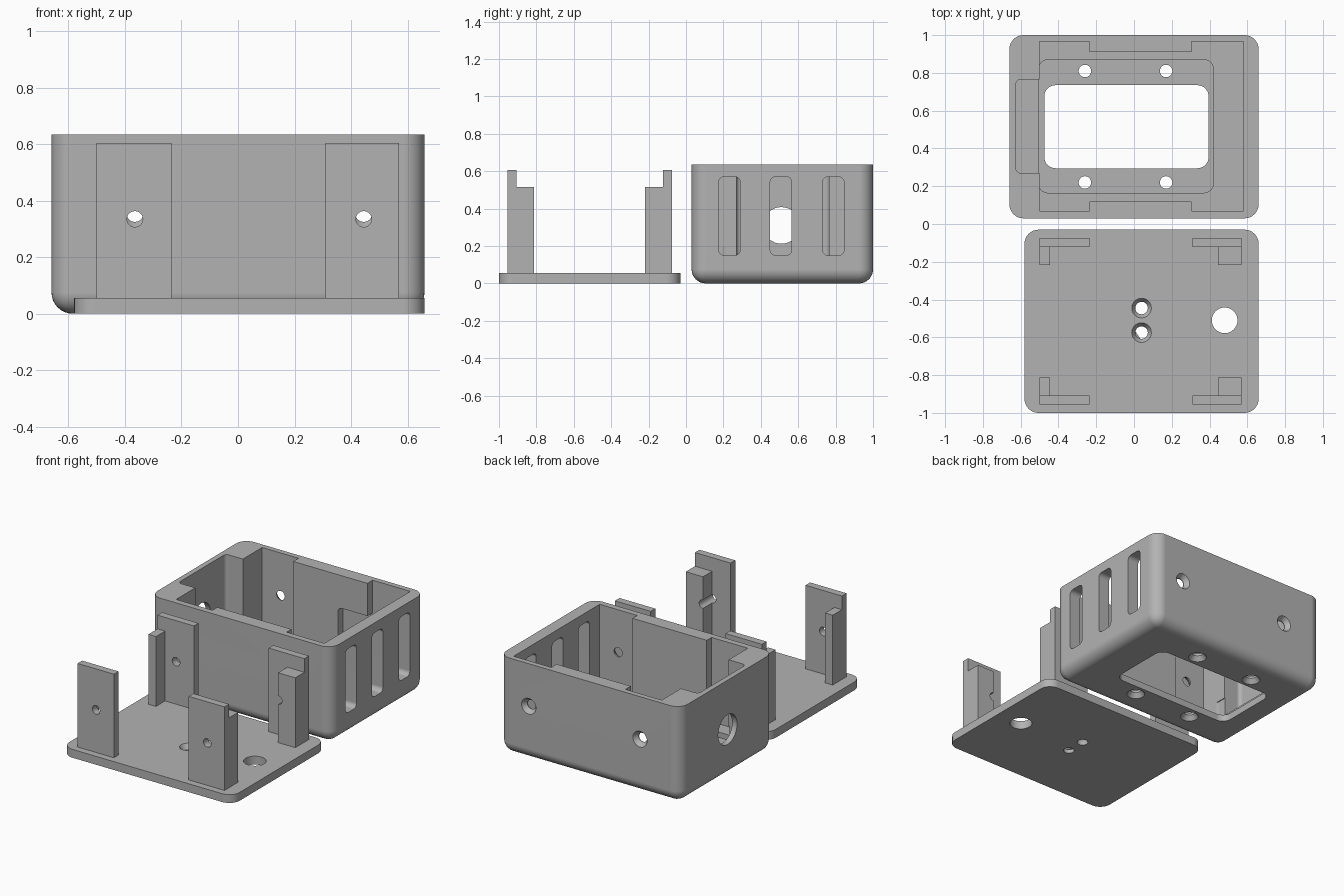
import bpy, bmesh, math
from mathutils import Matrix, Vector

cube = bpy.data.objects.get("Cube")
if cube:
    bpy.data.objects.remove(cube, do_unlink=True)

grey = bpy.data.materials.new("plain_grey")
grey.use_nodes = True
colour = (0.45, 0.45, 0.45, 1)
grey.diffuse_color = colour
grey.node_tree.nodes["Principled BSDF"].inputs["Base Color"].default_value = colour


def make_object(name, bm):
    bmesh.ops.recalc_face_normals(bm, faces=bm.faces[:])
    mesh = bpy.data.meshes.new(name)
    bm.to_mesh(mesh)
    bm.free()
    mesh.materials.append(grey)
    obj = bpy.data.objects.new(name, mesh)
    bpy.context.collection.objects.link(obj)
    return obj


def block(name, x, y, z, radius=0, axis=2, round_base=False):
    """Box from ranges; edges along the axis are rounded, and the base if asked."""
    bm = bmesh.new()
    bmesh.ops.create_cube(bm, size=1)
    for v in bm.verts:
        v.co = Vector([(r[0] + r[1]) / 2 + c * (r[1] - r[0])
                       for c, r in zip(v.co, (x, y, z))])
    if radius:
        edges = []
        for e in bm.edges:
            a, b = e.verts
            along = abs((a.co - b.co)[axis]) > 1e-5
            base = round_base and max(a.co.z, b.co.z) < z[0] + 1e-5
            if along or base:
                edges.append(e)
        bmesh.ops.bevel(bm, geom=edges, offset=radius, segments=8,
                        profile=0.5, affect='EDGES', clamp_overlap=True)
    return make_object(name, bm)


def rod(start, end, r1, r2=None):
    """Round cutter or cone between two points."""
    start, end = Vector(start), Vector(end)
    d = end - start
    bm = bmesh.new()
    turn = d.to_track_quat('Z', 'Y').to_matrix().to_4x4()
    bmesh.ops.create_cone(bm, cap_ends=True, segments=32, radius1=r1,
                          radius2=r1 if r2 is None else r2, depth=d.length,
                          matrix=Matrix.Translation((start + end) / 2) @ turn)
    return make_object("cutter", bm)


def combine(obj, other, operation='DIFFERENCE'):
    other.hide_render = True
    mod = obj.modifiers.new("combine", 'BOOLEAN')
    mod.operation = operation
    mod.solver = 'EXACT'
    mod.object = other
    bpy.context.view_layer.objects.active = obj
    bpy.ops.object.modifier_apply(modifier=mod.name)
    bpy.data.objects.remove(other, do_unlink=True)


def screw_hole(obj, surface, inward, depth, r=0.03, sink=0.052):
    """Through hole with a conical countersink at the surface."""
    s, n = Vector(surface), Vector(inward)
    combine(obj, rod(s - n * 0.02, s + n * depth, r))
    slope = sink - r
    combine(obj, rod(s - n * 0.01, s + n * 0.03, sink + slope / 3, r))


def finish(obj):
    bpy.ops.object.select_all(action='DESELECT')
    obj.select_set(True)
    bpy.context.view_layer.objects.active = obj
    bpy.ops.object.shade_smooth_by_angle(angle=math.radians(30))
    mod = obj.modifiers.new("clean_shading", 'WEIGHTED_NORMAL')
    mod.keep_sharp = True


# Open case with rounded walls and base
TOP, FLOOR = 0.635, 0.08
case = block("case", (-0.66, 0.66), (0.03, 1.0), (0, TOP), 0.075, round_base=True)

# Main cavity with corner recesses for the lid posts
outline = [(-0.5, 0.07), (-0.235, 0.07), (-0.235, 0.12), (0.305, 0.12),
           (0.305, 0.07), (0.58, 0.07), (0.58, 0.965), (0.305, 0.965),
           (0.305, 0.91), (-0.235, 0.91), (-0.235, 0.965), (-0.5, 0.965)]
bm = bmesh.new()
face = bm.faces.new([bm.verts.new((x, y, FLOOR)) for x, y in outline])
grown = bmesh.ops.extrude_face_region(bm, geom=[face])
top_verts = [g for g in grown["geom"] if isinstance(g, bmesh.types.BMVert)]
bmesh.ops.translate(bm, verts=top_verts, vec=(0, 0, 0.7))
combine(case, make_object("cutter", bm))

# Side pocket, floor recess, display window and notch in the back wall
combine(case, block("cutter", (-0.625, -0.45), (0.27, 0.765), (FLOOR, 0.8), 0.025))
combine(case, block("cutter", (-0.505, 0.42), (0.165, 0.87), (0.045, 0.2), 0.05))
combine(case, block("cutter", (-0.475, 0.395), (0.295, 0.735), (-0.1, 0.2), 0.06))
combine(case, block("cutter", (0.09, 0.4), (0.8, 0.965), (FLOOR, 0.42), 0.03, axis=1))

# Vent slots on one end, round port on the other
for y in (0.2325, 0.5075, 0.7875):
    combine(case, block("cutter", (0.5, 0.75), (y - 0.0575, y + 0.0575),
                        (0.15, 0.57), 0.03, axis=0))
combine(case, rod((-0.75, 0.51, 0.31), (-0.55, 0.51, 0.31), 0.098))

# Screw holes through the base and long walls
for x in (-0.26, 0.17):
    for y in (0.22, 0.81):
        screw_hole(case, (x, y, 0), (0, 0, 1), 0.2, 0.033, 0.055)
for x in (-0.365, 0.445):
    screw_hole(case, (x, 0.03, 0.355), (0, 1, 0), 0.2)
    screw_hole(case, (x, 1.0, 0.355), (0, -1, 0), 0.2)
finish(case)

# Lid plate with cable hole and two countersunk holes
PLATE = 0.055
lid = block("lid_plate", (-0.58, 0.66), (-1.0, -0.03), (0, PLATE), 0.075)
combine(lid, rod((0.48, -0.51, -0.1), (0.48, -0.51, 0.2), 0.068))
for y in (-0.445, -0.575):
    screw_hole(lid, (0.04, y, PLATE), (0, 0, -1), 0.2, 0.033)
finish(lid)

# Four L-shaped corner posts, each with a screw hole
MID = -0.515
for side, tab, leg, hole_x in (("right", (-0.5, -0.235), (-0.5, -0.445), -0.365),
                               ("left", (0.31, 0.57), (0.445, 0.57), 0.445)):
    for end, s in (("front", -1), ("back", 1)):
        outer, inner, deep = (MID + s * d for d in (0.44, 0.392, 0.297))
        post = block(f"{end}_{side}_post", tab, sorted((outer, inner)), (PLATE, 0.605))
        leg_part = block("leg", leg, sorted((outer, deep)), (PLATE, 0.515))
        combine(post, leg_part, 'UNION')
        combine(post, rod((hole_x, MID + s * 0.2, 0.335),
                          (hole_x, MID + s * 0.5, 0.335), 0.028))
        finish(post)
